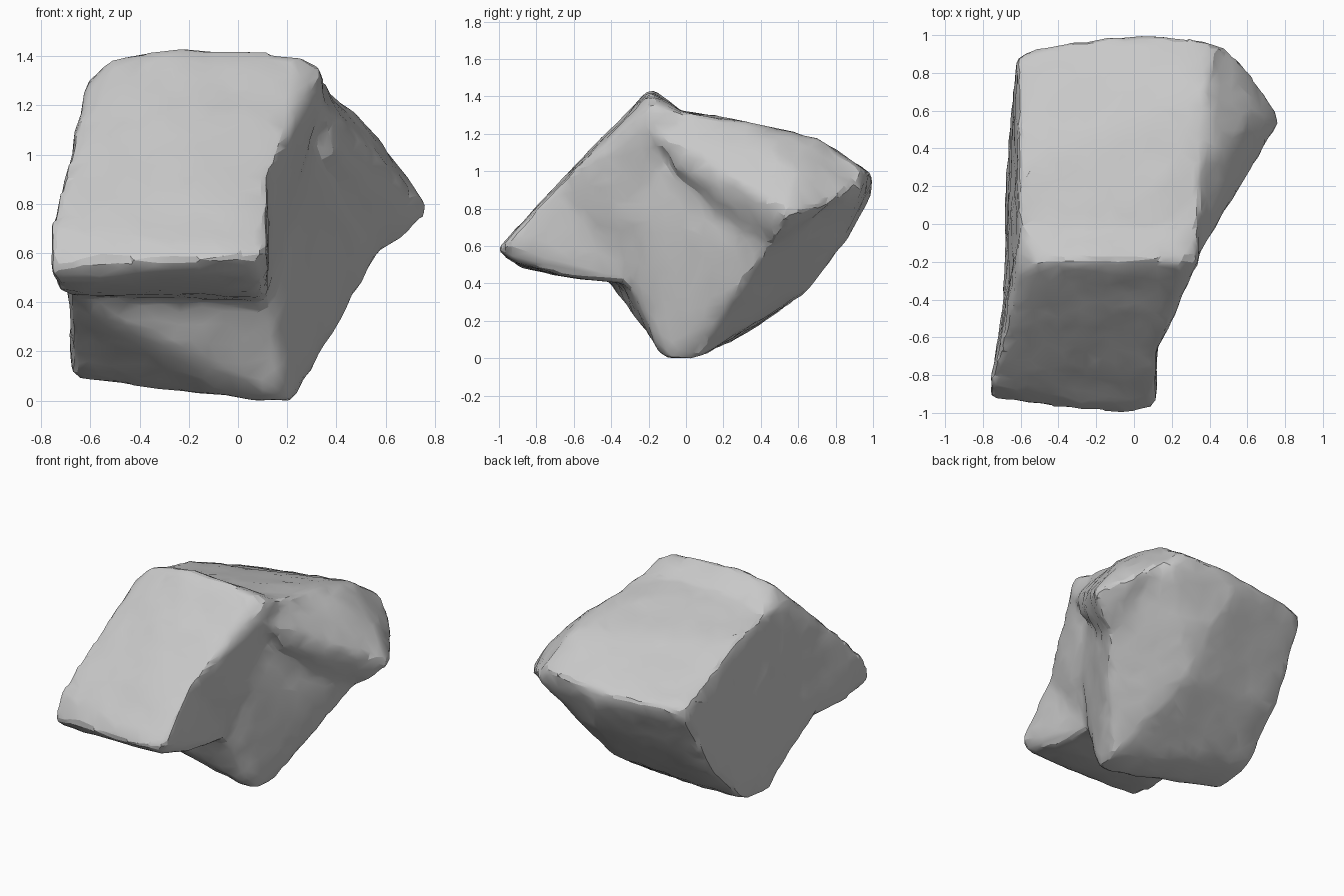
import bpy
import bmesh
import math
from mathutils import Vector, noise

cube = bpy.data.objects.get("Cube")
if cube:
    bpy.data.objects.remove(cube, do_unlink=True)

# Stone colour
stone = bpy.data.materials.new("stone_grey")
stone.use_nodes = True
grey = (0.58, 0.58, 0.58, 1)
stone.diffuse_color = grey
bsdf = next(n for n in stone.node_tree.nodes if n.type == 'BSDF_PRINCIPLED')
bsdf.inputs["Base Color"].default_value = grey
bsdf.inputs["Roughness"].default_value = 0.9

# Shared corners of the boulder
core = (-0.2, 0.15, 0.75)
notch = [(-0.69, -0.42, 0.43), (0.12, -0.31, 0.40)]
slab_middle = [(-0.69, -0.59, 0.98), (-0.2, -0.60, 1.02), (0.13, -0.68, 0.92)]
crest = [(-0.61, -0.24, 1.29), (-0.52, -0.20, 1.39), (-0.25, -0.19, 1.445),
         (0.25, -0.19, 1.405), (0.34, -0.19, 1.35), (0.34, -0.20, 1.25)]
ledge = [(-0.60, -0.02, 1.28), (-0.2, -0.02, 1.32), (0.35, -0.02, 1.31)]
side = [(0.23, -0.25, 0.72)]

# Jutting lower slab
tip = [(-0.75, -0.88, 0.48), (0.08, -0.93, 0.52), (-0.76, -0.93, 0.55),
       (-0.76, -0.85, 0.70), (0.0, -1.01, 0.58), (0.12, -0.97, 0.61)]
underside = [(-0.72, -0.64, 0.43), (0.10, -0.62, 0.43)]
lower_slab = tip + underside + slab_middle + notch + [core]

# Upper slab
upper_slab = slab_middle + crest + ledge + notch + side + [core]

# Main body
top_face = [(0.36, 0.35, 1.26), (0.38, 0.70, 1.18), (-0.61, 0.3, 1.21),
            (-0.61, 0.88, 0.96), (-0.50, 0.94, 0.95), (0.0, 1.01, 0.97),
            (0.3, 0.99, 0.99), (0.45, 0.95, 1.0)]
keel = [(0.57, 0.44, 0.58), (0.34, 0.15, 0.18)]
back_face = [(-0.62, 0.88, 0.85), (0.0, 1.0, 0.88), (0.48, 0.94, 0.89),
             (-0.64, 0.62, 0.42), (0.1, 0.66, 0.36), (0.1, 0.87, 0.64)]
foot = [(-0.67, 0.08, 0.09), (-0.67, 0.33, 0.13), (-0.2, 0.02, 0.05),
        (0.23, 0.06, 0.0), (0.20, -0.12, 0.0), (0.02, -0.08, 0.0)]
body = ledge + top_face + keel + back_face + foot + notch + side

# Shoulder bulging out of the side
ridge = [(0.34, -0.17, 1.22), (0.40, -0.05, 1.0),
         (0.48, 0.12, 0.90), (0.58, 0.32, 0.86)]
flank = [(0.785, 0.56, 0.77), (0.71, 0.51, 0.69), (0.64, 0.60, 0.98),
         (0.66, 0.76, 0.82), (0.53, 0.92, 0.91), (0.49, 0.42, 1.16)]
shoulder = ridge + flank + keel[:1] + top_face[:2] + [core]


def add_hull(bm, points):
    """Wrap a convex chunk around its corner points."""
    chunk = bmesh.new()
    for p in points:
        chunk.verts.new(p)
    result = bmesh.ops.convex_hull(chunk, input=chunk.verts[:])
    loose = {g for g in result["geom_interior"] + result["geom_unused"]
             if isinstance(g, bmesh.types.BMVert)}
    bmesh.ops.delete(chunk, geom=list(loose), context='VERTS')
    bmesh.ops.recalc_face_normals(chunk, faces=chunk.faces[:])
    mesh = bpy.data.meshes.new("chunk")
    chunk.to_mesh(mesh)
    chunk.free()
    bm.from_mesh(mesh)
    bpy.data.meshes.remove(mesh)


def bake(obj):
    """Replace the mesh with its modified result."""
    bpy.context.view_layer.update()
    deps = bpy.context.evaluated_depsgraph_get()
    mesh = bpy.data.meshes.new_from_object(obj.evaluated_get(deps))
    obj.modifiers.clear()
    obj.data = mesh


bm = bmesh.new()
for chunk_points in (lower_slab, upper_slab, body, shoulder):
    add_hull(bm, chunk_points)
mesh = bpy.data.meshes.new("boulder")
bm.to_mesh(mesh)
bm.free()
boulder = bpy.data.objects.new("boulder", mesh)
bpy.context.collection.objects.link(boulder)

# Fuse the chunks and wear down the edges
remesh = boulder.modifiers.new("fuse", 'REMESH')
remesh.mode = 'VOXEL'
remesh.voxel_size = 0.03
wear = boulder.modifiers.new("wear", 'SMOOTH')
wear.factor = 0.5
wear.iterations = 5
bake(boulder)

# Uneven stone surface
bm = bmesh.new()
bm.from_mesh(boulder.data)
bm.normal_update()
for v in bm.verts:
    bump = 0.006 * noise.noise(v.co * 3.5) + 0.008 * noise.noise(v.co * 10)
    v.co += v.normal * bump

# Centre on the ground
xs, ys, zs = zip(*(v.co for v in bm.verts))
middle = Vector(((min(xs) + max(xs)) / 2, (min(ys) + max(ys)) / 2, min(zs)))
bmesh.ops.translate(bm, vec=-middle, verts=bm.verts[:])
bm.to_mesh(boulder.data)
bm.free()

# Chipped facets
chips = boulder.modifiers.new("chips", 'DECIMATE')
chips.ratio = 0.14
bake(boulder)
boulder.data.materials.clear()
boulder.data.materials.append(stone)

bpy.ops.object.select_all(action='DESELECT')
boulder.select_set(True)
bpy.context.view_layer.objects.active = boulder
bpy.ops.object.shade_smooth_by_angle(angle=math.radians(20))
